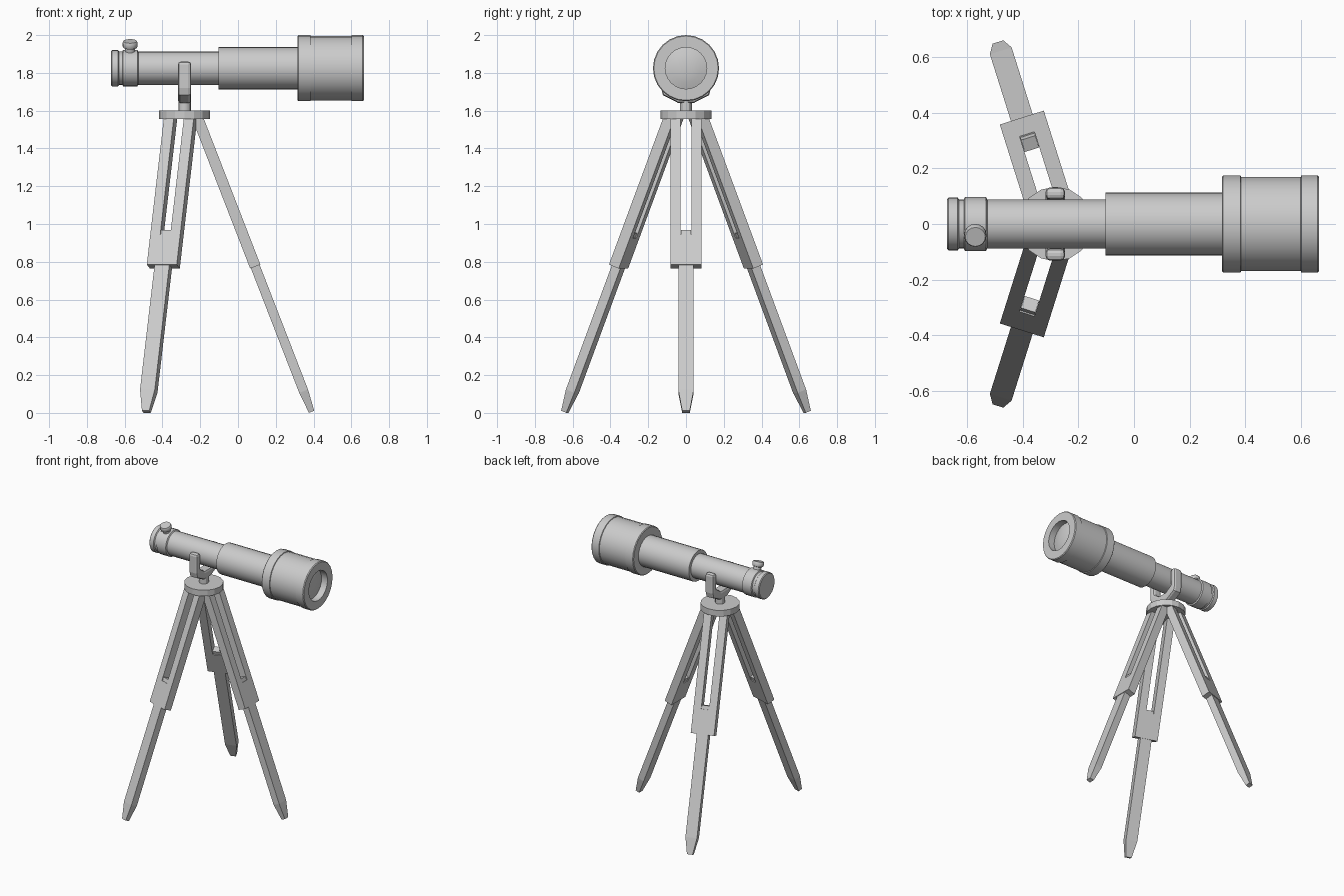
import bpy, bmesh
from math import radians, tan, cos, sin, pi
from mathutils import Matrix, Vector

if "Cube" in bpy.data.objects:
    bpy.data.objects.remove(bpy.data.objects["Cube"])

PX = -0.283        # tripod centre in x
AXIS_Z = 1.825     # height of the optical axis
TILT = radians(21.2)


def finish(name, bm, matrix=Matrix(), smooth=False):
    bmesh.ops.remove_doubles(bm, verts=bm.verts, dist=1e-5)
    bmesh.ops.recalc_face_normals(bm, faces=bm.faces)
    bm.transform(matrix)
    me = bpy.data.meshes.new(name)
    bm.to_mesh(me)
    bm.free()
    ob = bpy.data.objects.new(name, me)
    bpy.context.collection.objects.link(ob)
    if smooth:
        bpy.ops.object.select_all(action='DESELECT')
        ob.select_set(True)
        bpy.context.view_layer.objects.active = ob
        bpy.ops.object.shade_smooth_by_angle(angle=radians(30))
    return ob


def lathe(name, profile, matrix, sides=24, smooth=True):
    """Spin (height, radius) points around local z."""
    bm = bmesh.new()
    vs = [bm.verts.new((r, 0, h)) for h, r in profile]
    es = [bm.edges.new(p) for p in zip(vs, vs[1:])]
    bmesh.ops.spin(bm, geom=vs + es, cent=(0, 0, 0), axis=(0, 0, 1),
                   angle=2 * pi, steps=sides, use_duplicate=False)
    return finish(name, bm, matrix, smooth)


def prism(name, outline, depth, matrix):
    """Extrude an outline in local xy, centred on local z."""
    bm = bmesh.new()
    f = bm.faces.new([bm.verts.new((x, y, -depth / 2)) for x, y in outline])
    ext = bmesh.ops.extrude_face_region(bm, geom=[f])['geom']
    bmesh.ops.translate(bm, vec=(0, 0, depth),
                        verts=[v for v in ext if isinstance(v, bmesh.types.BMVert)])
    return finish(name, bm, matrix)


def loft(name, sections, matrix):
    """Box sections (y, half width x, half thickness z) joined end to end."""
    bm = bmesh.new()
    rings = [[bm.verts.new((a * w, y, b * t))
              for a, b in ((-1, -1), (1, -1), (1, 1), (-1, 1))]
             for y, w, t in sections]
    for p, q in zip(rings, rings[1:]):
        for i in range(4):
            j = (i + 1) % 4
            bm.faces.new((p[i], p[j], q[j], q[i]))
    bm.faces.new(rings[0])
    bm.faces.new(rings[-1])
    return finish(name, bm, matrix)


# Telescope tubes, lathed along x
along_x = Matrix.Translation((0, 0, AXIS_Z)) @ Matrix.Rotation(pi / 2, 4, 'Y')
lathe("eyepiece", [(-.672, 0), (-.672, .09), (-.667, .096), (-.635, .096), (-.63, .089),
                   (-.612, .089), (-.608, .097), (-.533, .097), (-.528, .088),
                   (-.5, .088), (-.5, 0)], along_x)
lathe("rear_tube", [(-.53, 0), (-.53, .088), (-.09, .088), (-.09, 0)], along_x)
lathe("middle_tube", [(-.102, 0), (-.102, .113), (.33, .113), (.33, 0)], along_x)
lathe("lens_hood", [(.316, 0), (.316, .17), (.321, .175), (.383, .175), (.385, .17),
                    (.6, .17), (.602, .175), (.66, .175), (.666, .17), (.666, .11),
                    (.61, .11), (.61, 0)], along_x)
lathe("front_lens", [(.605, .11), (.617, .11), (.628, .075), (.634, .04), (.636, 0)], along_x)

# Focus knob, leaning towards the front
knob_m = Matrix.Translation((-.571, 0, AXIS_Z)) @ Matrix.Rotation(radians(18), 4, 'X')
lathe("focus_knob", [(.07, 0), (.07, .027), (.112, .027), (.116, .037), (.122, .04),
                     (.142, .04), (.15, .036), (.15, 0)], knob_m, sides=16)

# Tripod head plate and neck
base = Matrix.Translation((PX, 0, 0))
lathe("head_plate", [(1.555, 0), (1.555, .134), (1.6, .134), (1.6, 0)],
      base, sides=16, smooth=False)
lathe("neck", [(1.59, 0), (1.59, .033), (1.68, .033), (1.68, 0)], base, sides=12)

# Yoke holding the tube: half outline mirrored across y
half = [(.04, 1.64), (.122, 1.682), (.132, 1.72), (.132, 1.86),
        (.088, 1.86), (.088, 1.74), (.035, 1.705)]
outline = half + [(-y, z) for y, z in reversed(half)]
yz_plane = base @ Matrix(((0, 0, 1, 0), (1, 0, 0, 0), (0, 1, 0, 0), (0, 0, 0, 1)))
yoke = prism("yoke", outline, .07, yz_plane)
bev = yoke.modifiers.new("rounding", 'BEVEL')
bev.width = .016
bev.segments = 2
bev.limit_method = 'ANGLE'
bev.angle_limit = radians(50)


def s(z):
    """Distance down the leg for a given height."""
    return (1.57 - z) / cos(TILT)


# Three legs: slotted upper frame and tapered sliding lower part
frame = [(-.083, 0), (-.083, s(.775)), (.083, s(.775)), (.083, 0),
         (.028, 0), (.028, s(.935)), (-.028, s(.935)), (-.028, 0)]
for label, deg in (("front_side", -107.5), ("lens_side", 0), ("back_side", 107.5)):
    a = radians(deg)
    radial = Vector((cos(a), sin(a), 0))
    side = Vector((-sin(a), cos(a), 0))
    down = radial * sin(TILT) - Vector((0, 0, cos(TILT)))
    out = side.cross(down)
    m = Matrix((side, down, out)).transposed().to_4x4()
    m.translation = Vector((PX, 0, 1.57)) + radial * .066
    prism(label + "_upper_leg", frame, .058, m)
    loft(label + "_lower_leg", [(s(.96), .027, .024), (s(.8), .027, .024),
                                (s(.79), .041, .025), (s(.115), .041, .025),
                                (s(.006), .02, .015)], m)
